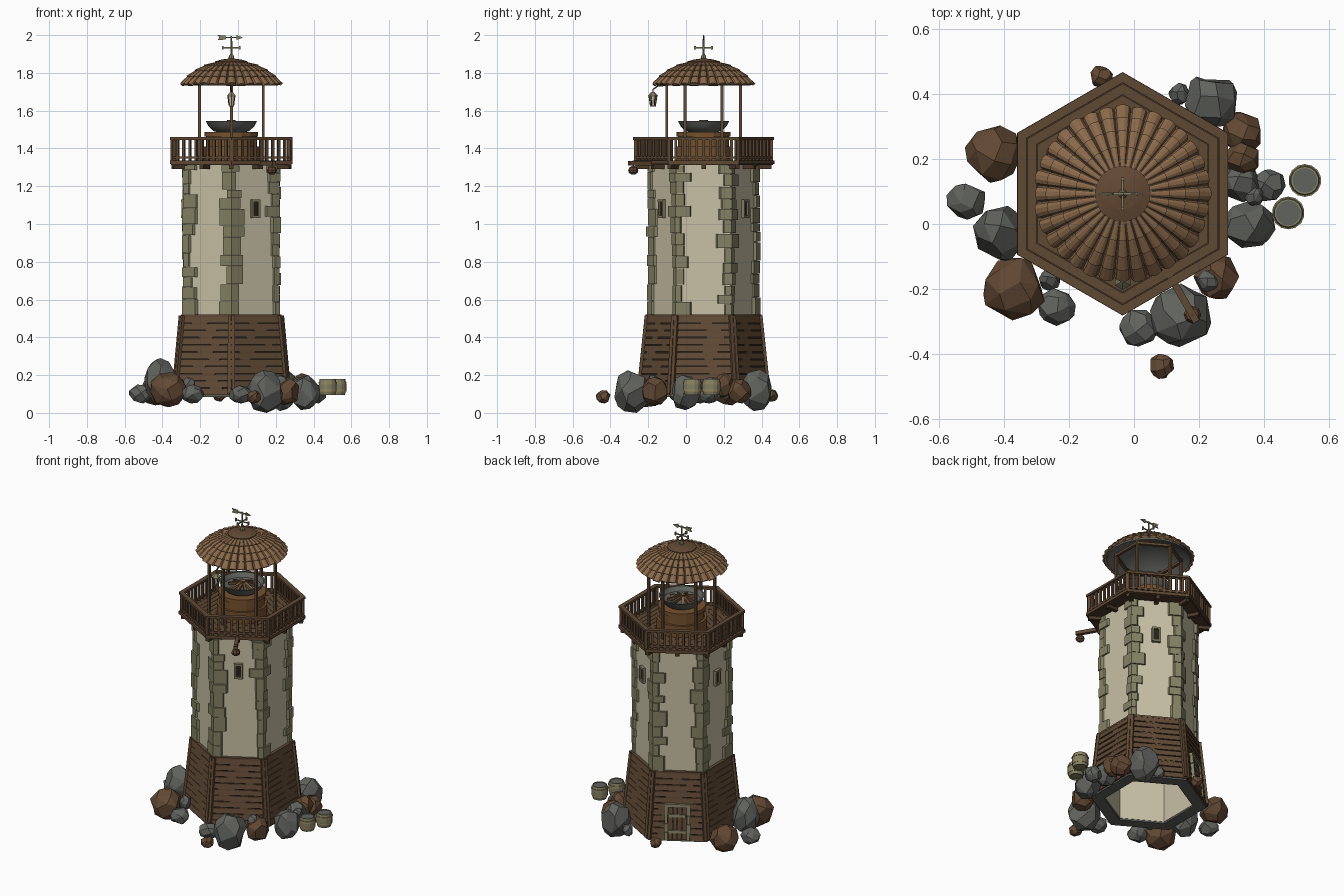
import bpy, bmesh, math, random
from mathutils import Matrix, Vector

if "Cube" in bpy.data.objects:
    bpy.data.objects.remove(bpy.data.objects["Cube"])

random.seed(7)
CX, CY = -0.035, 0.093            # tower axis
COLORS = {
    "plaster": (0.58, 0.53, 0.38), "quoin_stone": (0.23, 0.22, 0.125),
    "wood": (0.118, 0.068, 0.035), "dark_wood": (0.075, 0.042, 0.022),
    "roof_tile": (0.26, 0.145, 0.07), "grey_rock": (0.12, 0.125, 0.112),
    "brown_rock": (0.125, 0.067, 0.034), "amber_wood": (0.18, 0.085, 0.028),
    "shadow_gap": (0.022, 0.016, 0.011), "brass": (0.32, 0.25, 0.12)}
MATS = {}
for key, c in COLORS.items():
    MATS[key] = bpy.data.materials.new(key)
    MATS[key].diffuse_color = (*c, 1)
IDX = {k: i for i, k in enumerate(COLORS)}


def finish(name, bm, smooth=False):
    bmesh.ops.recalc_face_normals(bm, faces=bm.faces)
    me = bpy.data.meshes.new(name)
    bm.to_mesh(me)
    bm.free()
    for m in MATS.values():
        me.materials.append(m)
    ob = bpy.data.objects.new(name, me)
    bpy.context.collection.objects.link(ob)
    if smooth:
        bpy.ops.object.select_all(action='DESELECT')
        ob.select_set(True)
        bpy.context.view_layer.objects.active = ob
        bpy.ops.object.shade_smooth_by_angle(angle=math.radians(35))


def loft(bm, rings, mat, closed=False):
    """Skin equal-length loops; cap the ends or join last to first."""
    vs = [[bm.verts.new(p) for p in r] for r in rings]
    n = len(vs[0])
    faces = []
    for i in range(len(vs) if closed else len(vs) - 1):
        a, b = vs[i], vs[(i + 1) % len(vs)]
        faces += [bm.faces.new((a[j], a[(j + 1) % n], b[(j + 1) % n], b[j])) for j in range(n)]
    if not closed:
        faces += [bm.faces.new(vs[0]), bm.faces.new(vs[-1])]
    for f in faces:
        f.material_index = IDX[mat]


def lathe(bm, profile, n, mat, c=(CX, CY), closed=False):
    loft(bm, [[(c[0] + r * math.cos(math.pi / 2 + k * math.tau / n),
                c[1] + r * math.sin(math.pi / 2 + k * math.tau / n), z) for k in range(n)]
              for r, z in profile], mat, closed)


def tube(bm, r0, r1, z0, z1, n, mat):
    lathe(bm, [(r0, z0), (r1, z0), (r1, z1), (r0, z1)], n, mat, closed=True)


def box(bm, M, size, mat):
    x, y, z = (s / 2 for s in size)
    loft(bm, [[M @ Vector(p) for p in ((-x, -y, k), (x, -y, k), (x, y, k), (-x, y, k))]
              for k in (-z, z)], mat)


def beam(bm, p, q, w, h, mat):
    p, q = Vector(p), Vector(q)
    d = q - p
    box(bm, Matrix.Translation((p + q) / 2) @ d.to_track_quat('Z', 'Y').to_matrix().to_4x4(),
        (w, h, d.length), mat)


def side(deg, dist, z, tilt=0):
    """Frame on a tower side: X along it, Y outward, Z up."""
    return (Matrix.Translation((CX, CY, 0)) @ Matrix.Rotation(math.radians(deg - 90), 4, 'Z')
            @ Matrix.Translation((0, dist, z)) @ Matrix.Rotation(tilt, 4, 'X'))


def polar(deg, r, z):
    a = math.radians(deg)
    return Vector((CX + r * math.cos(a), CY + r * math.sin(a), z))


CORNERS = [30 + 60 * k for k in range(6)]
SIDES = [60 * k for k in range(6)]

# Hollow plaster tower and footing ring
bm = bmesh.new()
tube(bm, 0.262, 0.285, 0.095, 1.315, 6, "plaster")
finish("tower_wall", bm)
bm = bmesh.new()
tube(bm, 0.265, 0.345, 0.085, 0.105, 6, "grey_rock")
finish("footing_ring", bm)

# Irregular corner stones wrapping each edge
bm = bmesh.new()
for deg in CORNERS:
    z = 0.515
    while z < 1.3:
        h = min(random.uniform(0.045, 0.1), 1.312 - z)
        out = random.uniform(0.008, 0.019)
        v, vin = polar(deg, 0.285 + out, z), polar(deg, 0.27, z)
        pts = [vin, None, None, v, None, None]
        for s, (i, j) in ((1, (2, 1)), (-1, (4, 5))):
            t = (polar(deg + 60 * s, 1, z) - polar(deg, 1, z)).normalized()
            arm = random.choice((0.032, 0.045, 0.062, 0.075)) + random.uniform(-.006, .006)
            pts[i], pts[j] = v + t * arm, vin + t * arm
        loft(bm, [pts, [p + Vector((0, 0, h - 0.003)) for p in pts]], "quoin_stone")
        z += h
finish("corner_stones", bm)

# Boarded skirt: dark core, plank courses, corner boards
bm = bmesh.new()
lathe(bm, [(0.285, 0.1), (0.342, 0.1), (0.298, 0.51), (0.285, 0.51)], 6, "shadow_gap", closed=True)
finish("skirt_core", bm)
bm = bmesh.new()
R = lambda z: 0.35 - (z - 0.1) * 0.107
step = 0.42 / 11
for i in range(11):
    z0, z1 = 0.095 + i * step, 0.095 + (i + 1) * step - 0.006
    lathe(bm, [(R(z0) - 0.015, z0), (R(z0) + 0.003, z0), (R(z1) - 0.001, z1), (R(z1) - 0.015, z1)],
          6, "wood", closed=True)
tube(bm, 0.28, 0.307, 0.508, 0.52, 6, "wood")
TILT = math.atan(0.107 * math.cos(math.pi / 6))
for deg in SIDES:
    for s in (-1, 1):
        beam(bm, polar(deg + s * 28.2, R(0.1) * 0.99, 0.1), polar(deg + s * 28.2, R(0.515) * 0.99, 0.515),
             0.018, 0.018, "wood")
    # patches of tight boards covering parts of the gaps
    for i in range(1, 11):
        z = 0.092 + i * step
        half = R(z) / 2 - 0.03
        x = random.uniform(-half * .6, half * .6)
        box(bm, side(deg, R(z) * 0.866 - 0.006, z, TILT) @ Matrix.Translation((x, 0, 0)),
            (random.uniform(0.04, 0.1), 0.012, 0.012), "wood")
finish("skirt_planks", bm)

# Door on the back left side
bm = bmesh.new()
M = side(120, R(0.2) * 0.866 + 0.004, 0.2, TILT)
put = lambda x, y, z: M @ Matrix.Translation((x, y, z))
for k in range(4):
    box(bm, put(-0.042 + k * 0.028, 0, 0), (0.025, 0.014, 0.2), "wood")
for z in (-0.05, 0.05):
    box(bm, put(0, 0.009, z), (0.1, 0.008, 0.018), "quoin_stone")
for s in (-1, 1):
    for k in range(4):
        box(bm, put(s * 0.066, 0.003, -0.078 + k * 0.052), (0.018 + 0.006 * (k % 2), 0.026, 0.05), "quoin_stone")
box(bm, put(0, 0.003, 0.113), (0.16, 0.028, 0.02), "quoin_stone")
finish("door", bm)

# Framed slit windows on alternate sides
bm = bmesh.new()
for deg in (60, 180, 300):
    M = side(deg, 0.25, 1.08)
    box(bm, M, (0.03, 0.01, 0.075), "shadow_gap")
    for s in (-1, 1):
        box(bm, M @ Matrix.Translation((s * 0.02, 0.004, 0)), (0.012, 0.022, 0.095), "quoin_stone")
        box(bm, M @ Matrix.Translation((0, 0.004, s * 0.042)), (0.05, 0.024, 0.013), "quoin_stone")
finish("windows", bm)

# Balcony deck, joists and railing
bm = bmesh.new()
lathe(bm, [(0.368, 1.312), (0.368, 1.328)], 6, "dark_wood")
for k in range(7):
    r = 0.375 - k * 0.036
    tube(bm, r - 0.0335, r, 1.318, 1.336, 6, "wood")
for deg in CORNERS + SIDES:
    r = 0.36 if deg in CORNERS else 0.315
    beam(bm, polar(deg, 0.24, 1.303), polar(deg, r, 1.303), 0.024, 0.024, "dark_wood")
finish("balcony_deck", bm)
bm = bmesh.new()
tube(bm, 0.342, 0.374, 1.446, 1.46, 6, "wood")
tube(bm, 0.35, 0.365, 1.346, 1.358, 6, "wood")
for deg in SIDES:
    for k in range(9):
        box(bm, side(deg, 0.31, 1.395) @ Matrix.Translation((-0.148 + k * 0.037, 0, 0)),
            (0.014, 0.012, 0.115), "wood")
for deg in CORNERS:
    box(bm, side(deg, 0.356, 1.395), (0.022, 0.022, 0.125), "wood")
finish("railing", bm)

# Hoist arm with hanging weight
bm = bmesh.new()
beam(bm, polar(300, 0.25, 1.322), polar(300, 0.455, 1.322), 0.022, 0.022, "wood")
e = polar(300, 0.43, 0)
beam(bm, (e.x, e.y, 1.29), (e.x, e.y, 1.335), 0.007, 0.007, "dark_wood")
lathe(bm, [(0.01, 1.262), (0.024, 1.272), (0.027, 1.285), (0.02, 1.3), (0.006, 1.308)], 8,
      "brown_rock", (e.x, e.y))
finish("hoist_arm", bm)

# Fire plinth, bowl and logs
bm = bmesh.new()
lathe(bm, [(0.15, 1.33), (0.15, 1.41), (0.135, 1.41), (0.135, 1.462), (0.142, 1.462),
           (0.142, 1.487), (0.08, 1.487)], 16, "amber_wood")
finish("fire_plinth", bm)
bm = bmesh.new()
lathe(bm, [(0.06, 1.482), (0.095, 1.492), (0.122, 1.518), (0.136, 1.546), (0.126, 1.546),
           (0.108, 1.52), (0.06, 1.503)], 24, "grey_rock")
finish("fire_bowl", bm, True)
bm = bmesh.new()
for k in range(9):
    a = k * 40 + random.uniform(-12, 12)
    beam(bm, polar(a, 0.085, 1.517), polar(a + 150, 0.02, 1.543), 0.016, 0.016,
         "brown_rock" if k % 3 else "roof_tile")
finish("fire_logs", bm)

# Roof posts with ring beam
bm = bmesh.new()
for deg in CORNERS:
    beam(bm, polar(deg, 0.195, 1.33), polar(deg, 0.195, 1.76), 0.015, 0.015, "wood")
tube(bm, 0.185, 0.205, 1.735, 1.75, 6, "wood")
finish("roof_posts", bm)

# Domed roof: lining, barrel tiles, cap
PROF = [(0.078, 1.853), (0.135, 1.832), (0.182, 1.804), (0.22, 1.773), (0.25, 1.738)]
bm = bmesh.new()
inner = [(0.002, 1.855)] + [(r - 0.003, z - 0.006) for r, z in PROF]
lathe(bm, inner + [(r, z + 0.003) for r, z in PROF[::-1]], 32, "grey_rock")
finish("roof_lining", bm, True)
bm = bmesh.new()
N = 32
for j in range(N):
    a = math.tau * j / N
    u, t = Vector((math.cos(a), math.sin(a), 0)), Vector((-math.sin(a), math.cos(a), 0))
    for i in range(4):
        (r0, z0), (r1, z1) = PROF[i], PROF[i + 1]
        d = (u * (r1 - r0) + Vector((0, 0, z1 - z0))).normalized()
        nrm = Vector((-u.x * d.z, -u.y * d.z, d.dot(u)))
        ext = random.uniform(0.003, 0.013) if i == 3 else 0.006
        rings = []
        for r, z, lift, more in ((r0, z0, 0.0, 0.0), (r1, z1, 0.004, ext)):
            w = r * math.sin(math.pi / N) * (1.02 if more else 0.98)
            c = Vector((CX, CY, z)) + u * r + d * more + nrm * lift
            rings.append([c + t * w * math.cos(b * math.pi / 5) + nrm * w * 0.75 * math.sin(b * math.pi / 5)
                          for b in range(6)])
        loft(bm, rings, "roof_tile")
finish("roof_tiles", bm)
bm = bmesh.new()
lathe(bm, [(0.086, 1.853), (0.086, 1.861), (0.05, 1.871), (0.012, 1.876)], 24, "brown_rock")
finish("roof_cap", bm)

# Weather vane
bm = bmesh.new()
lathe(bm, [(0.014, 1.872), (0.014, 1.888), (0.006, 1.9), (0.004, 1.995)], 8, "quoin_stone")
for v in (Vector((0.045, 0, 0)), Vector((0, 0.045, 0))):
    c = Vector((CX, CY, 1.933))
    beam(bm, c - v, c + v, 0.006, 0.006, "quoin_stone")
    for s in (-1, 1):
        box(bm, Matrix.Translation(c + v * s), (0.009, 0.009, 0.02), "quoin_stone")
beam(bm, (-0.1, CY, 1.987), (0.01, CY, 1.987), 0.007, 0.007, "quoin_stone")
for pts in ([(-0.108, 2.0), (-0.068, 1.998), (-0.06, 1.987), (-0.068, 1.976), (-0.108, 1.974), (-0.098, 1.987)],
            [(-0.008, 2.0), (0.027, 1.987), (-0.008, 1.974)]):
    loft(bm, [[(x, CY + y, z) for x, z in pts] for y in (-0.003, 0.003)], "quoin_stone")
finish("weather_vane", bm)

# Hanging lantern
bm = bmesh.new()
L = (CX, -0.175)
beam(bm, (CX, -0.1, 1.735), (CX, -0.15, 1.73), 0.007, 0.007, "dark_wood")
beam(bm, (CX, -0.148, 1.732), (CX, -0.175, 1.712), 0.007, 0.007, "dark_wood")
beam(bm, (CX, -0.175, 1.695), (CX, -0.175, 1.715), 0.005, 0.005, "dark_wood")
lathe(bm, [(0.016, 1.622), (0.016, 1.63)], 6, "quoin_stone", L)
lathe(bm, [(0.013, 1.63), (0.021, 1.678)], 6, "plaster", L)
lathe(bm, [(0.028, 1.677), (0.014, 1.693), (0.006, 1.7)], 6, "quoin_stone", L)
for k in range(6):
    o = Vector((math.cos(math.radians(30 + 60 * k)), math.sin(math.radians(30 + 60 * k)), 0))
    b = Vector((*L, 0))
    beam(bm, b + o * 0.014 + Vector((0, 0, 1.628)), b + o * 0.022 + Vector((0, 0, 1.68)), 0.004, 0.004, "dark_wood")
finish("lantern", bm)

# Barrels with bands
bm = bmesh.new()
for c in ((0.526, 0.134), (0.475, 0.034)):
    lathe(bm, [(0.035, 0.1), (0.041, 0.095), (0.049, 0.125), (0.049, 0.15), (0.043, 0.18),
               (0.038, 0.18), (0.038, 0.174)], 14, "quoin_stone", c)
    lathe(bm, [(0.038, 0.172), (0.038, 0.1755)], 14, "grey_rock", c)
    for z, r in ((0.114, 0.0485), (0.155, 0.0505)):
        lathe(bm, [(r - 0.006, z), (r, z), (r, z + 0.009), (r - 0.006, z + 0.009)], 14, "brass", c, True)
finish("barrels", bm)

# Faceted boulders: x, y, plan radius, bottom, top, colour key
ROCKS = [(-.43, .22, .09, .04, .2, 1), (-.517, .07, .06, .05, .15, 0), (-.41, -.03, .085, .05, .29, 0),
         (-.37, -.2, .1, .03, .215, 1), (-.24, -.255, .06, .05, .15, 0), (-.26, -.17, .035, .1, .19, 0),
         (.015, -.32, .063, .05, .145, 0), (.085, -.437, .04, .05, .12, 1), (.142, -.285, .1, 0, .225, 0),
         (.228, -.175, .036, .12, .2, 0), (.255, -.165, .072, .04, .19, 1), (.355, -.005, .08, .015, .2, 0),
         (.415, .12, .053, .05, .15, 0), (.37, .085, .03, .12, .18, 0), (.325, .13, .065, .05, .19, 0),
         (.335, .2, .055, .08, .21, 1), (.332, .28, .066, .05, .18, 1), (.24, .375, .09, .01, .23, 0),
         (.14, .4, .034, .05, .13, 0), (-.1, .453, .036, .06, .125, 1)]
bm = bmesh.new()
for x, y, r, z0, z1, k in ROCKS:
    b2 = bmesh.new()
    phase = random.uniform(0, math.tau)
    for i in range(26):                     # jittered spiral over an ellipsoid
        h = 1 - 2 * (i + 0.5) / 26
        a, q = phase + i * 2.4 + random.uniform(-.35, .35), math.sqrt(1 - h * h)
        f = random.uniform(0.92, 1.08)
        b2.verts.new((x + r * q * f * math.cos(a), y + r * q * f * math.sin(a),
                      (z0 + z1) / 2 + h * (z1 - z0) / 1.92))
    res = bmesh.ops.convex_hull(b2, input=b2.verts)
    bmesh.ops.dissolve_limit(b2, angle_limit=0.3, verts=b2.verts, edges=b2.edges)
    for f in b2.faces:
        loop = [bm.verts.new(v.co) for v in f.verts]
        bm.faces.new(loop).material_index = IDX["brown_rock" if k else "grey_rock"]
    b2.free()
bmesh.ops.remove_doubles(bm, verts=bm.verts, dist=1e-5)
finish("boulders", bm)

for m in bpy.data.materials:
    if m.users and not m.is_grease_pencil:
        m.use_nodes = True
        m.node_tree.nodes["Principled BSDF"].inputs["Base Color"].default_value = m.diffuse_color
